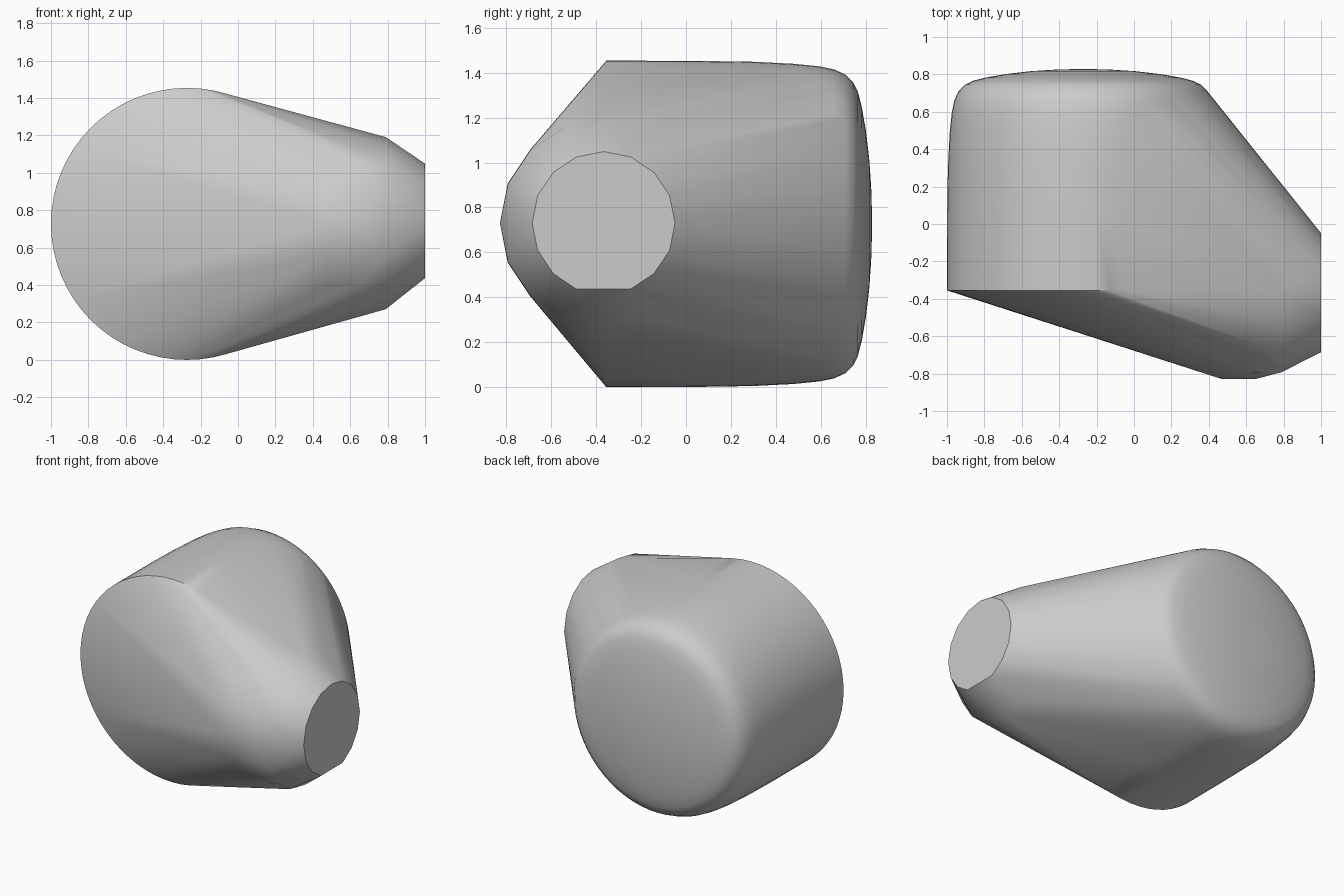
import bpy, bmesh
from math import sin, cos, pi

if "Cube" in bpy.data.objects:
    bpy.data.objects.remove(bpy.data.objects["Cube"])

bm = bmesh.new()


def ring_y(y, r, n=64):
    # ring around the axis of the wide drum
    for i in range(n):
        a = 2 * pi * i / n
        bm.verts.new((-0.273 + r * cos(a), y, 0.727 + r * sin(a)))


def ring_x(x, r, n=16, skip=()):
    # ring around the axis of the narrow nozzle
    for i in range(n):
        if i not in skip:
            a = 2 * pi * i / n
            bm.verts.new((x, -0.367 + r * cos(a), 0.731 + r * sin(a)))


# Wide drum: flat front, rounded rim and shallow dome at the back
for y, r in [(-0.355, 0.727), (0.05, 0.726), (0.3, 0.722), (0.48, 0.713),
             (0.59, 0.702), (0.66, 0.688), (0.71, 0.665), (0.745, 0.63),
             (0.765, 0.59), (0.783, 0.52), (0.802, 0.41), (0.817, 0.28),
             (0.826, 0.14)]:
    ring_y(y, r)
bm.verts.new((-0.273, 0.829, 0.727))

# Faceted nozzle on the right with a chamfered tip
ring_x(0.47, 0.462)
ring_x(0.65, 0.462, skip=(1, 3, 5, 7, 9, 11, 13, 15))
ring_x(0.79, 0.46, skip=(8,))
ring_x(1.0, 0.318, skip=(12,))

# Skin stretched over drum and nozzle
res = bmesh.ops.convex_hull(bm, input=bm.verts[:])
junk = {g for g in res["geom_interior"] + res["geom_unused"]
        if isinstance(g, bmesh.types.BMVert)}
bmesh.ops.delete(bm, geom=list(junk), context="VERTS")
bmesh.ops.dissolve_limit(bm, angle_limit=0.005, verts=bm.verts[:], edges=bm.edges[:])
bmesh.ops.recalc_face_normals(bm, faces=bm.faces[:])

mesh = bpy.data.meshes.new("tapered_housing")
bm.to_mesh(mesh)
bm.free()
obj = bpy.data.objects.new("tapered_housing", mesh)
bpy.context.collection.objects.link(obj)
bpy.context.view_layer.objects.active = obj
obj.select_set(True)
bpy.ops.object.shade_smooth_by_angle(angle=pi / 7)
